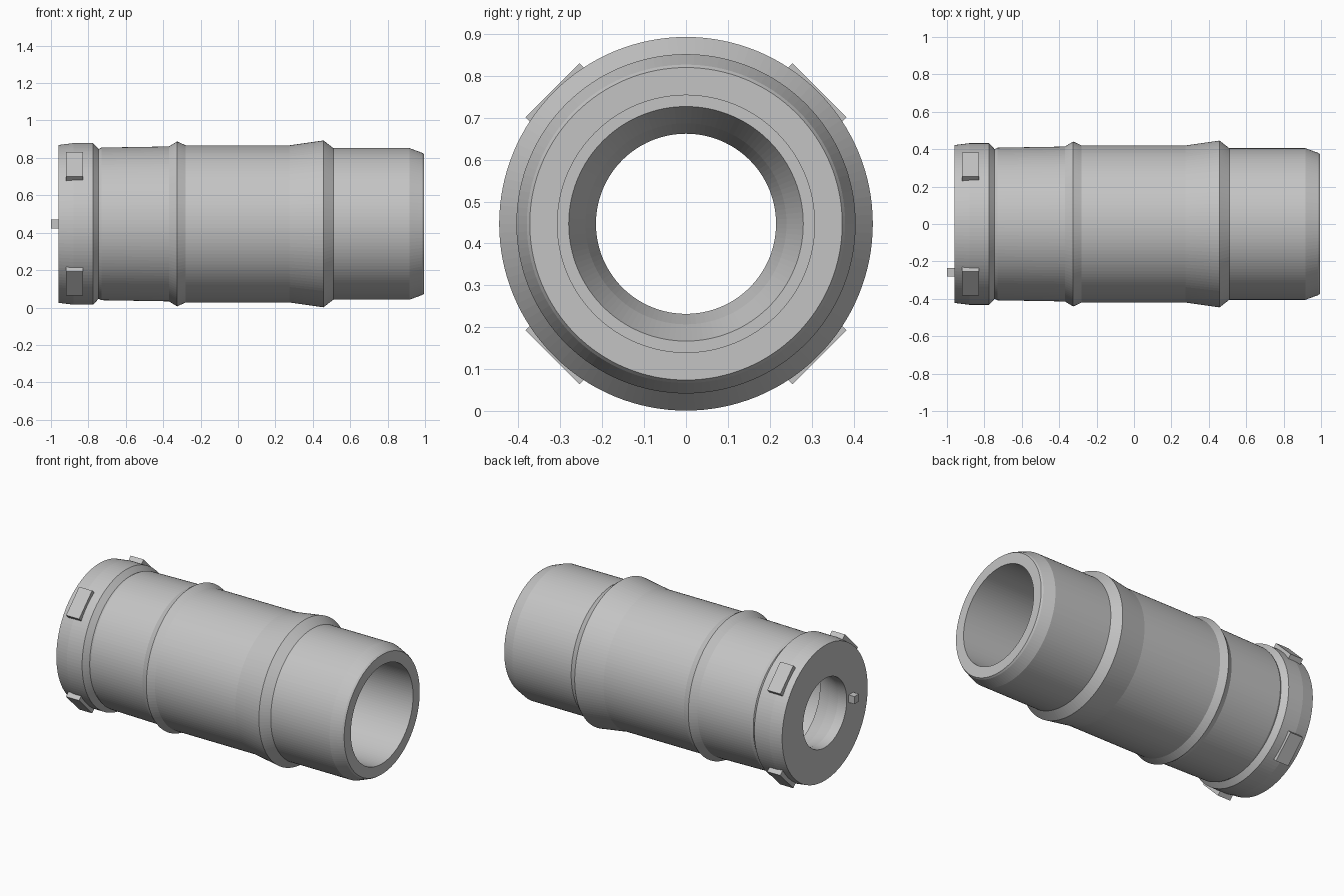
import bpy, bmesh, math
from mathutils import Matrix, Vector

cube = bpy.data.objects.get("Cube")
if cube:
    bpy.data.objects.remove(cube, do_unlink=True)

AXIS_Z = 0.447
SEGMENTS = 128

grey = bpy.data.materials.new("plain grey")
grey.use_nodes = True
GREY = (0.55, 0.55, 0.55, 1)
grey.diffuse_color = GREY
grey.node_tree.nodes["Principled BSDF"].inputs["Base Color"].default_value = GREY


def finish(bm, name):
    bmesh.ops.recalc_face_normals(bm, faces=bm.faces)
    mesh = bpy.data.meshes.new(name)
    bm.to_mesh(mesh)
    bm.free()
    mesh.materials.append(grey)
    obj = bpy.data.objects.new(name, mesh)
    obj.location.z = AXIS_Z
    bpy.context.collection.objects.link(obj)
    return obj


def lathe(name, profile):
    """Spin a closed (x, radius) outline around the x axis."""
    bm = bmesh.new()
    rings = []
    for x, r in profile:
        rings.append([bm.verts.new((x, r * math.cos(a), r * math.sin(a)))
                      for a in (math.tau * i / SEGMENTS for i in range(SEGMENTS))])
    for k, ring in enumerate(rings):
        prev = rings[k - 1]
        for i in range(SEGMENTS):
            j = (i + 1) % SEGMENTS
            bm.faces.new((prev[i], prev[j], ring[j], ring[i]))
    return finish(bm, name)


def block(name, centre, size, turn=0.0):
    """Box placed relative to the tube axis, then turned around it."""
    bm = bmesh.new()
    matrix = (Matrix.Rotation(turn, 4, 'X') @ Matrix.Translation(Vector(centre))
              @ Matrix.Diagonal((*size, 1)))
    bmesh.ops.create_cube(bm, size=1, matrix=matrix)
    return finish(bm, name)


# Hollow body: outer wall with collar and two ridges, then the stepped bore
outer = [(-0.96, 0.422), (-0.88, 0.432), (-0.775, 0.432), (-0.745, 0.40),
         (-0.73, 0.408), (-0.37, 0.414), (-0.325, 0.441), (-0.28, 0.42),
         (0.275, 0.42), (0.457, 0.446), (0.51, 0.405), (0.917, 0.405),
         (0.985, 0.38), (0.995, 0.373)]
bore = [(0.995, 0.307), (-0.73, 0.307), (-0.73, 0.28), (-0.82, 0.24),
        (-0.90, 0.215), (-0.96, 0.215)]
lathe("tube_body", outer + bore)

# Four locking lugs on the collar diagonals
for i in range(4):
    block(f"locking_lug_{i + 1}", (-0.875, 0, 0.426), (0.09, 0.182, 0.05),
          math.radians(45 + 90 * i))

# Small index pin on the left end face
block("index_pin", (-0.975, -0.257, 0), (0.05, 0.045, 0.047))
